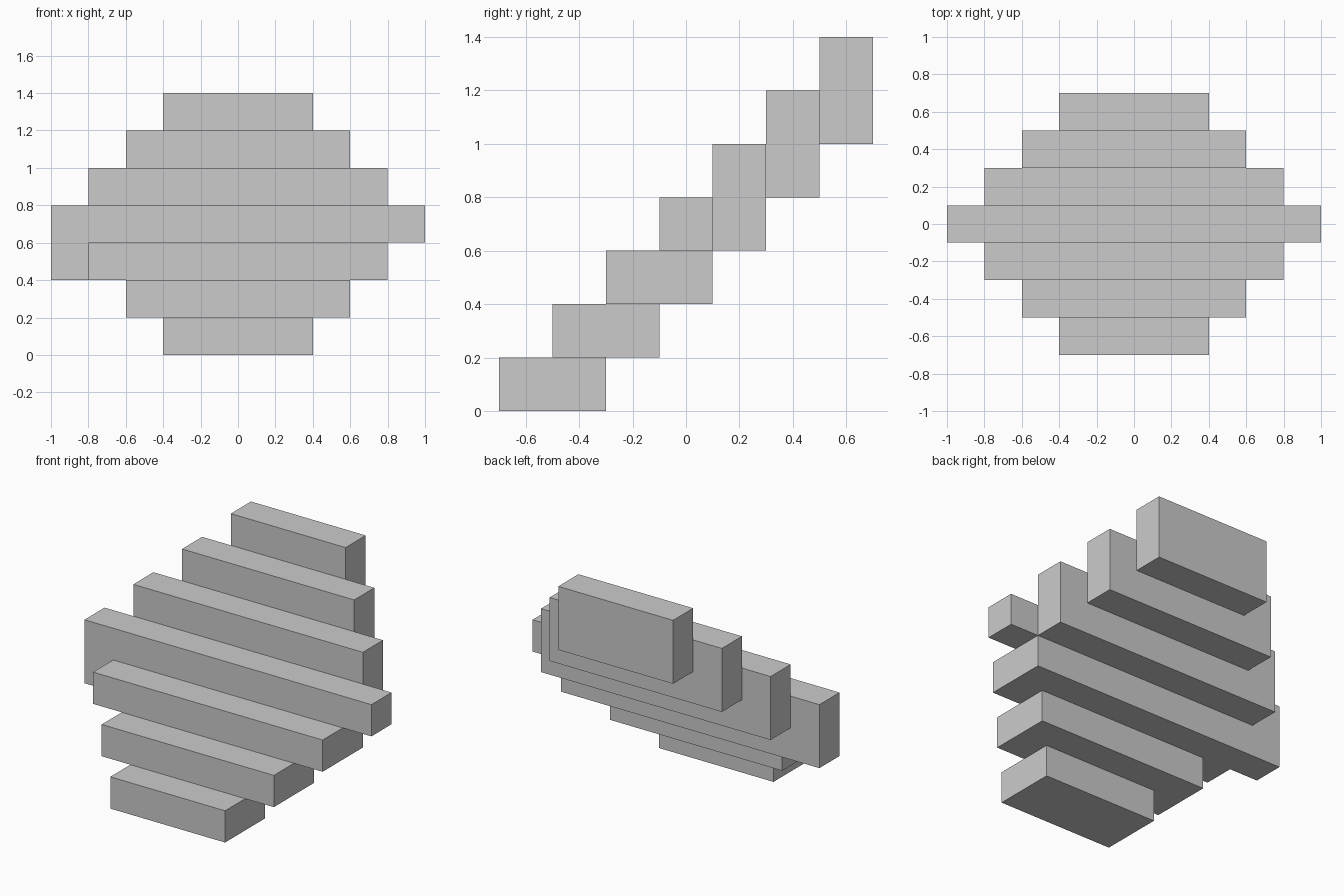
import bpy
import bmesh

if "Cube" in bpy.data.objects:
    bpy.data.objects.remove(bpy.data.objects["Cube"])


def extrude_xz(name, profile, y0, y1):
    """Solid made by extruding a front-view (x, z) profile from y0 to y1."""
    bm = bmesh.new()
    face = bm.faces.new([bm.verts.new((x, y0, z)) for x, z in profile])
    new = bmesh.ops.extrude_face_region(bm, geom=[face])["geom"]
    bmesh.ops.translate(bm, vec=(0, y1 - y0, 0),
                        verts=[v for v in new if isinstance(v, bmesh.types.BMVert)])
    bmesh.ops.recalc_face_normals(bm, faces=bm.faces)
    mesh = bpy.data.meshes.new(name)
    bm.to_mesh(mesh)
    bm.free()
    bpy.context.collection.objects.link(bpy.data.objects.new(name, mesh))


def bar(name, half, y0, y1, z0, z1):
    extrude_xz(name, [(-half, z0), (half, z0), (half, z1), (-half, z1)], y0, y1)


U = 0.2  # one stair unit

# Lower steps: deep, low bars that widen upward
for i in range(3):
    y, z = -0.7 + i * U, i * U
    bar(f"lower_step_{i + 1}", 0.4 + i * U, y, y + 2 * U, z, z + U)

# Middle step: widest bar, its left end drops down one unit
extrude_xz("middle_step",
           [(-1, 0.4), (-0.8, 0.4), (-0.8, 0.6), (1, 0.6), (1, 0.8), (-1, 0.8)],
           -0.1, 0.1)

# Upper steps: thin, tall bars that narrow upward
for i in range(3):
    y, z = 0.1 + i * U, 0.6 + i * U
    bar(f"upper_step_{i + 1}", 0.8 - i * U, y, y + U, z, z + 2 * U)
